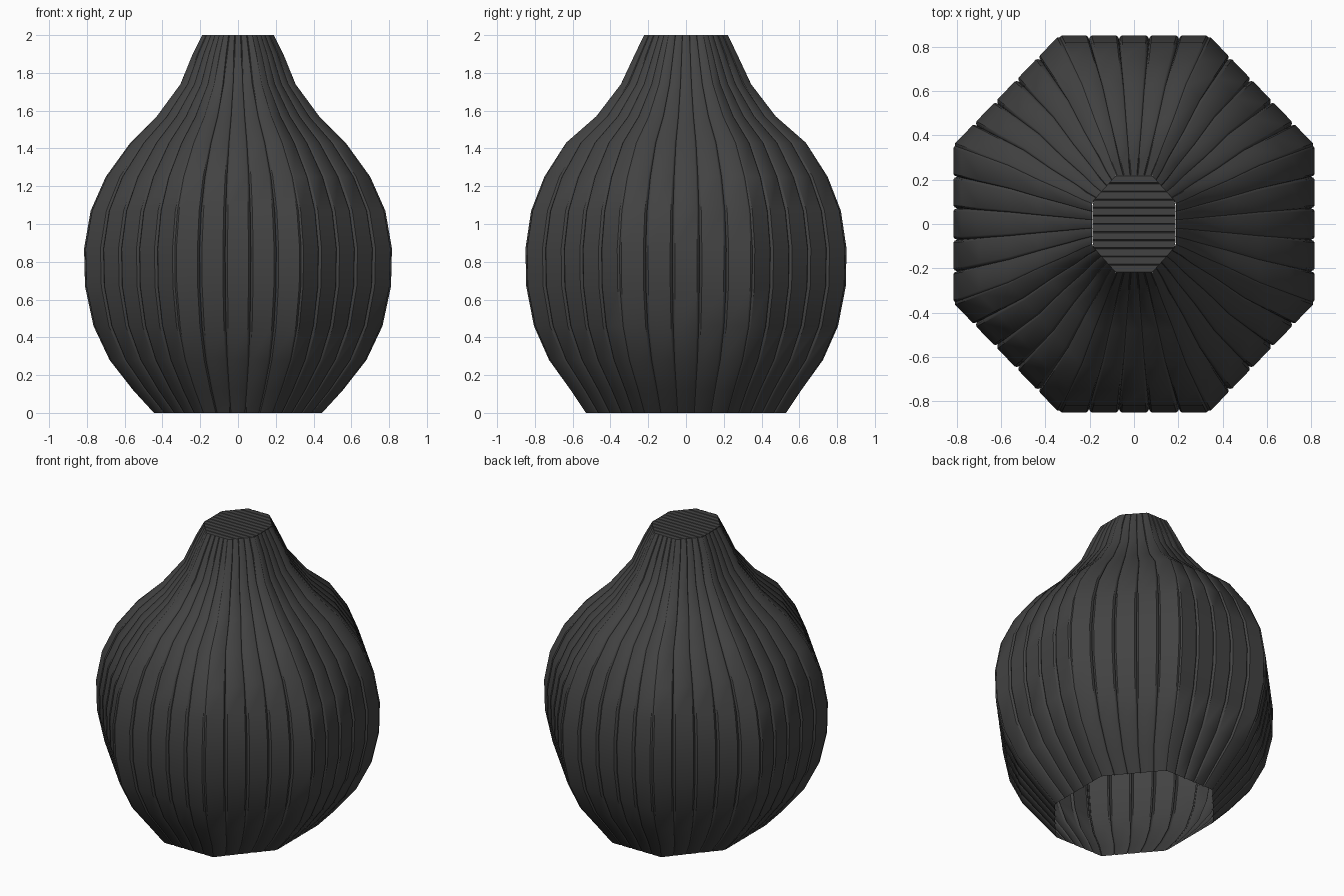
import bpy
from mathutils import Vector

if "Cube" in bpy.data.objects:
    bpy.data.objects.remove(bpy.data.objects["Cube"])

# Profile rows: height, half width in x, half depth in y
PROFILE = [(0, .445, .53), (.12, .555, .61), (.28, .68, .725), (.46, .765, .805),
           (.67, .81, .846), (.87, .815, .85), (1.07, .78, .82), (1.25, .70, .75),
           (1.43, .57, .635), (1.57, .43, .475), (1.74, .305, .345),
           (1.90, .24, .27), (2.0, .19, .222)]
PLANKS = 5

mat = bpy.data.materials.new("dark_wood")
mat.diffuse_color = (.055, .055, .055, 1)
mat.use_nodes = True
mat.node_tree.nodes["Principled BSDF"].inputs["Base Color"].default_value = mat.diffuse_color


def make(name, verts, faces):
    me = bpy.data.meshes.new(name)
    me.from_pydata(verts, [], faces)
    me.materials.append(mat)
    ob = bpy.data.objects.new(name, me)
    bpy.context.collection.objects.link(ob)
    bpy.ops.object.select_all(action='DESELECT')
    ob.select_set(True)
    bpy.context.view_layer.objects.active = ob
    bpy.ops.object.shade_smooth_by_angle(angle=.6)
    return ob


def octagon(x, y, z):
    a, b = .415 * x, .418 * y
    return [Vector((p, q, z)) for p, q in
            [(x, -b), (x, b), (a, y), (-a, y), (-x, b), (-x, -b), (-a, -y), (a, -y)]]


# Plank cross-section: fraction across, and depth of the rounded edges
SECTION = [(0, 1), (.03, .4), (.09, 0), (.91, 0), (.97, .4), (1, 1)]
N = len(SECTION)

# Curved wall planks, five on each of the eight sides
verts, faces = [], []
for side in range(8):
    for k in range(PLANKS):
        start = len(verts)
        for z, x, y in PROFILE:
            ring = octagon(x, y, z)
            p, q = ring[side], ring[(side + 1) % 8]
            d = (q - p).normalized()
            out = Vector((d.y, -d.x, 0))
            depth = .016 * x / .8
            for t, e in SECTION:
                verts.append(p.lerp(q, (k + t) / PLANKS) - out * depth * e)
        for r in range(len(PROFILE) - 1):
            for i in range(N - 1):
                a = start + r * N + i
                faces.append((a, a + 1, a + N + 1, a + N))
make("wall_planks", verts, faces)

# Flat cap of narrow strips with shallow grooves
TX, TY, STRIPS = .188, .22, 12


def half_width(y):
    return TX if abs(y) < .1 else TX - (abs(y) - .1) * (TX - .08) / (TY - .1)


verts, faces = [], []
step = 2 * TY / STRIPS
for s in range(STRIPS):
    start = len(verts)
    for t, drop in [(0, .006), (.08, 0), (.92, 0), (1, .006)]:
        y = -TY + (s + t) * step
        w = half_width(y)
        verts += [(-w, y, 2 - drop), (w, y, 2 - drop)]
    for i in range(3):
        a = start + 2 * i
        faces.append((a, a + 1, a + 3, a + 2))
make("top_cap_planks", verts, faces)
